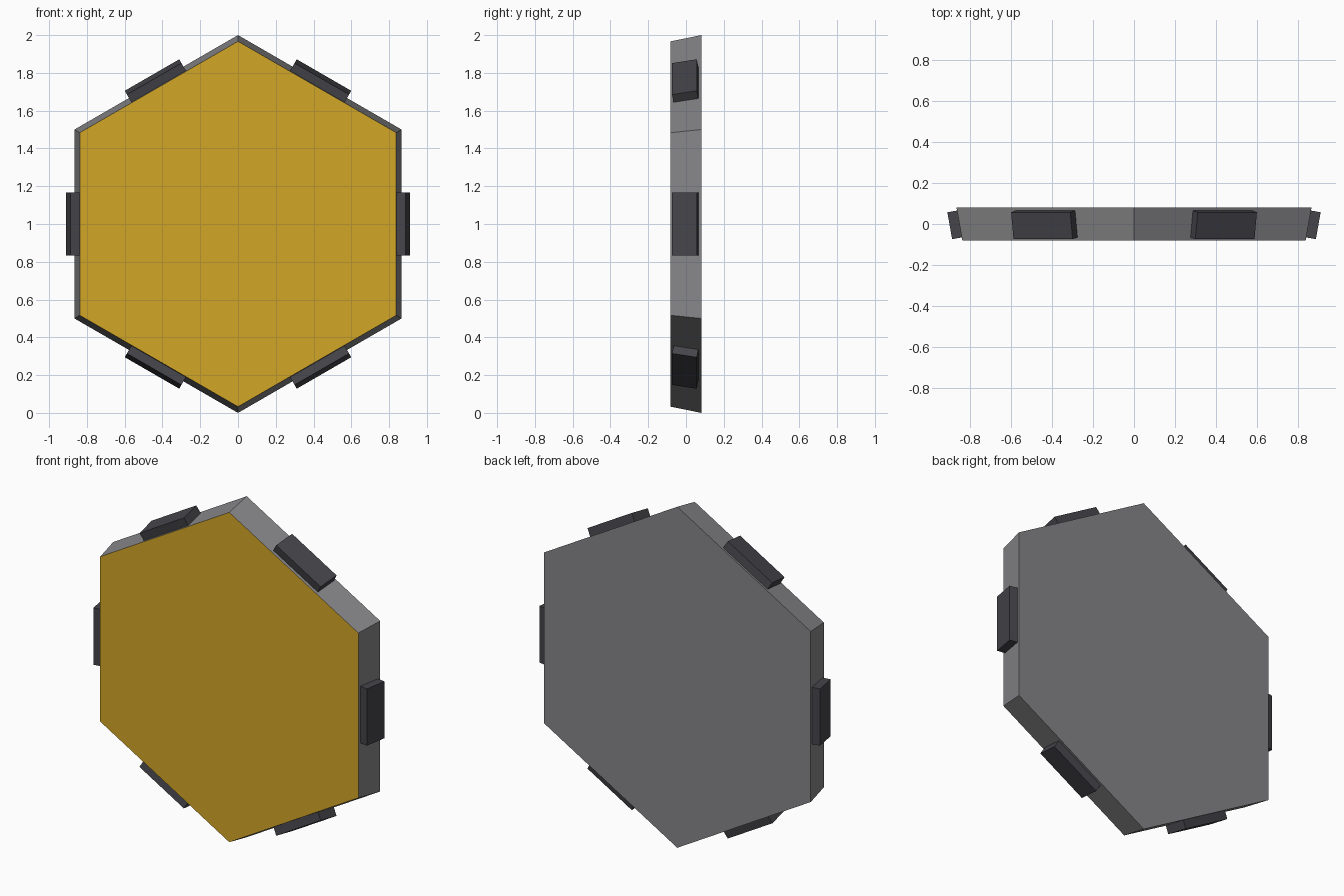
import bpy
from math import radians, atan2, pi
from mathutils import Matrix, Vector

if "Cube" in bpy.data.objects:
    bpy.data.objects.remove(bpy.data.objects["Cube"])


def material(name, color):
    m = bpy.data.materials.new(name)
    m.diffuse_color = (*color, 1)
    m.use_nodes = True
    m.node_tree.nodes["Principled BSDF"].inputs["Base Color"].default_value = m.diffuse_color
    return m


grey = material("grey", (0.24, 0.24, 0.25))
yellow = material("yellow", (0.65, 0.38, 0.02))
dark = material("dark_grey", (0.06, 0.06, 0.07))

R_FRONT, R_BACK, DEPTH = 0.967, 1.0, 0.162
COS30 = 0.8660254

# Hexagonal tapered panel body, pointed at top and bottom
bpy.ops.mesh.primitive_cone_add(vertices=6, radius1=R_FRONT, radius2=R_BACK,
                                depth=DEPTH, location=(0, 0, 1),
                                rotation=(-pi / 2, 0, 0))
body = bpy.context.object
body.name = "panel_body"
body.data.materials.append(grey)
body.data.materials.append(yellow)
# Coloured front face
for p in body.data.polygons:
    if p.normal.z < -0.9:
        p.material_index = 1

# Connector blocks, one on each sloped edge
tilt = atan2((R_BACK - R_FRONT) * COS30, DEPTH)
mid = (R_FRONT + R_BACK) / 2 * COS30
outer, thick = 0.048, 0.067
for k in range(6):
    bpy.ops.mesh.primitive_cube_add(size=1)
    block = bpy.context.object
    block.name = f"edge_connector_{k + 1}"
    block.data.materials.append(dark)
    block.matrix_world = (
        Matrix.Translation((0, 0, 1))
        @ Matrix.Rotation(radians(60 * k), 4, 'Y')
        @ Matrix.Translation((mid, 0, 0))
        @ Matrix.Rotation(-tilt, 4, 'Z')
        @ Matrix.Translation((outer - thick / 2, 0, 0))
        @ Matrix.Diagonal(Vector((thick, 0.133, 0.333, 1))))
